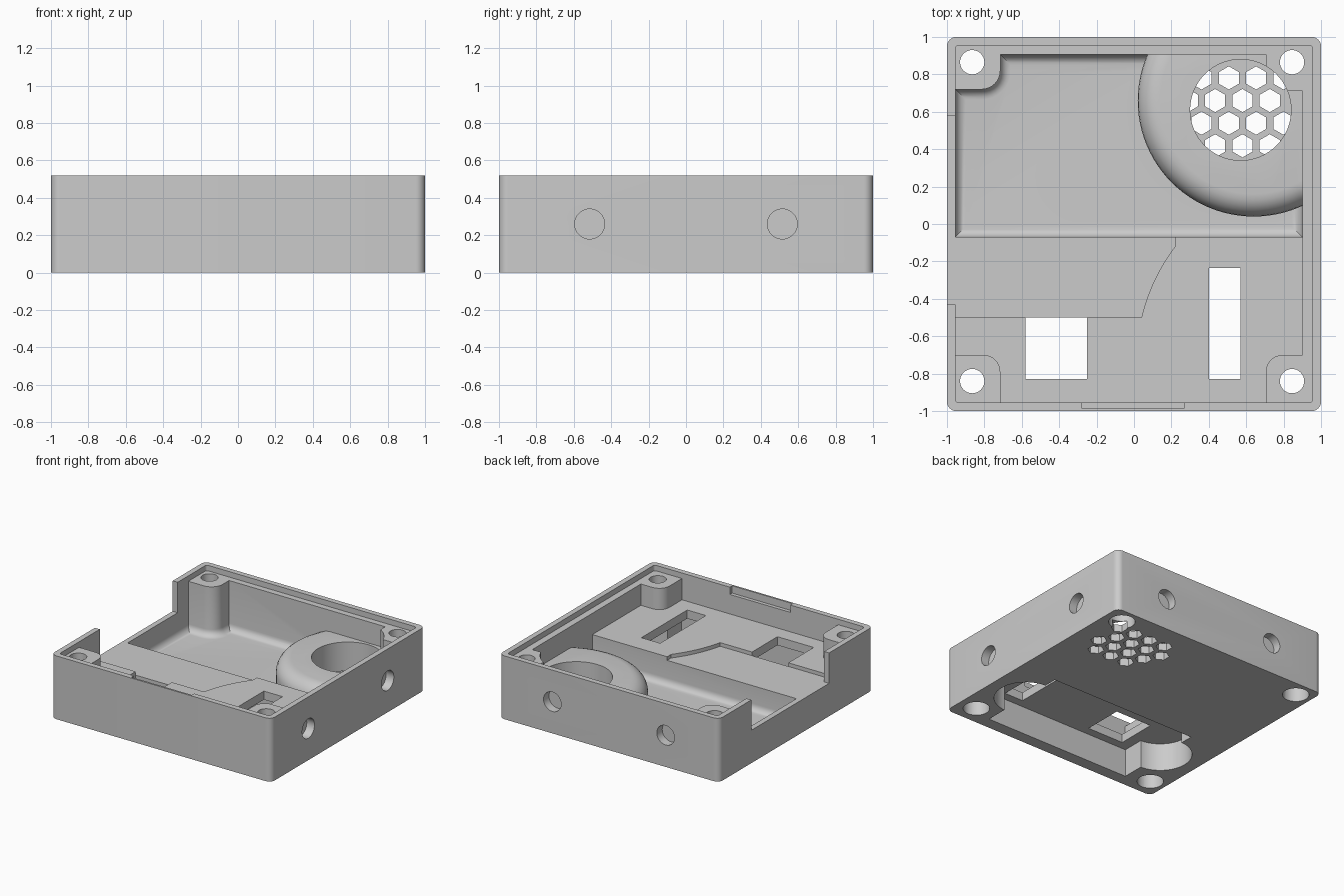
import bpy, bmesh, math
from mathutils import Vector

cube = bpy.data.objects.get("Cube")
if cube:
    bpy.data.objects.remove(cube, do_unlink=True)

grey = bpy.data.materials.new("plain grey")
grey.use_nodes = True
grey.diffuse_color = (0.6, 0.6, 0.6, 1)
grey.node_tree.nodes["Principled BSDF"].inputs["Base Color"].default_value = (0.6, 0.6, 0.6, 1)

H, LEDGE, FLOOR, PLATFORM, SILL, ROOF, GRILLE = 0.52, 0.475, 0.07, 0.30, 0.27, 0.23, 0.06
ABOVE, IN, RIGHT = 0.7, 0.955, 0.9


def rounded(corners, seg=8):
    """Outline from (x, y, radius) corners; right angles become arcs."""
    pts = []
    for i, (x, y, r) in enumerate(corners):
        p = Vector((x, y))
        if r == 0:
            pts.append(p)
            continue
        a = p + (Vector(corners[i - 1][:2]) - p).normalized() * r
        b = p + (Vector(corners[(i + 1) % len(corners)][:2]) - p).normalized() * r
        c = a + b - p
        for k in range(seg + 1):
            t = math.pi / 2 * k / seg
            pts.append(c + (a - c) * math.cos(t) + (b - c) * math.sin(t))
    return pts


def rect(x0, x1, y0, y1, r=0):
    return rounded([(x0, y0, r), (x1, y0, r), (x1, y1, r), (x0, y1, r)])


def circle(x, y, r, n=48, turn=0):
    return [Vector((x + r * math.cos(turn + math.tau * k / n),
                    y + r * math.sin(turn + math.tau * k / n))) for k in range(n)]


def prism(name, pts, z0, z1, bevel_z=None, bevel=0):
    """Extruded outline, with an optional rounded edge at one height."""
    bm = bmesh.new()
    face = bm.faces.new([bm.verts.new((p.x, p.y, z0)) for p in pts])
    ext = bmesh.ops.extrude_face_region(bm, geom=[face])
    for v in ext["geom"]:
        if isinstance(v, bmesh.types.BMVert):
            v.co.z = z1
    bmesh.ops.recalc_face_normals(bm, faces=bm.faces)
    if bevel:
        edges = [e for e in bm.edges if all(abs(v.co.z - bevel_z) < 1e-5 for v in e.verts)]
        bmesh.ops.bevel(bm, geom=edges, offset=bevel, segments=6, profile=0.5, affect='EDGES')
    mesh = bpy.data.meshes.new(name)
    bm.to_mesh(mesh)
    bm.free()
    mesh.materials.append(grey)
    obj = bpy.data.objects.new(name, mesh)
    bpy.context.collection.objects.link(obj)
    return obj


def cut(target, tool):
    """Subtract the tool, then discard it."""
    mod = target.modifiers.new("cut", 'BOOLEAN')
    mod.operation, mod.solver, mod.object = 'DIFFERENCE', 'EXACT', tool
    bpy.context.view_layer.objects.active = target
    bpy.ops.object.modifier_apply(modifier=mod.name)
    bpy.data.objects.remove(tool, do_unlink=True)


# Outer shell and the ledge under its rim
case = prism("case", rect(-1, 1, -1, 1, 0.05), 0, H)
cut(case, prism("rim_cut", rect(-IN, IN, -IN, IN, 0.02), LEDGE, ABOVE))

# Rear well with rounded floor edge, leaving the posts and the round chamber
well = prism("well_cut", rounded([
    (-IN, -0.07, 0), (RIGHT, -0.07, 0), (RIGHT, 0.71, 0), (0.705, 0.71, 0.1),
    (0.705, 0.905, 0), (-0.715, 0.905, 0), (-0.715, 0.72, 0.1), (-IN, 0.72, 0)]),
    FLOOR, ABOVE, FLOOR, 0.055)
cut(well, prism("chamber", circle(0.64, 0.66, 0.62, 96), -0.1, PLATFORM, PLATFORM, 0.12))
cut(case, well)

# Front platform with its posts, and the lower left part of it
cut(case, prism("platform_cut", rounded([
    (-IN, -0.06, 0), (-IN, -0.70, 0), (-0.715, -0.70, 0.09), (-0.715, -IN, 0),
    (0.705, -IN, 0), (0.705, -0.70, 0.09), (RIGHT, -0.70, 0), (RIGHT, -0.06, 0)]),
    PLATFORM, ABOVE))
start, bend, end = Vector((0.04, -0.5)), Vector((0.09, -0.29)), Vector((0.22, -0.12))
curve = [start * (1 - t) ** 2 + bend * 2 * t * (1 - t) + end * t * t
         for t in (k / 10 for k in range(11))]
cut(case, prism("step_cut", [Vector((-IN, -0.06)), Vector((-IN, -0.5))] + curve
                + [Vector((0.22, -0.06))], SILL, ABOVE))

# Opening in the left wall and groove in the front rim
cut(case, prism("opening_cut", rect(-1.1, -0.94, -0.43, 0.58), SILL, ABOVE))
cut(case, prism("groove_cut", rect(-0.28, 0.27, -0.985, -0.94), 0.46, ABOVE))

# Battery pocket under the platform, with a round lobe at each end
cut(case, prism("pocket_cut", rect(-0.67, 0.67, -0.9, -0.13), -0.1, ROOF))
for x in (-0.66, 0.66):
    cut(case, prism("lobe_cut", circle(x, -0.48, 0.24), -0.1, ROOF))

# Windows through the platform
cut(case, prism("square_window", rect(-0.58, -0.25, -0.83, -0.5), 0.1, ABOVE))
cut(case, prism("long_window", rect(0.4, 0.57, -0.83, -0.235), 0.1, ABOVE))

# Speaker bore and honeycomb grille
cut(case, prism("bore_cut", circle(0.57, 0.61, 0.27, 64), GRILLE, ABOVE))
for row in range(-3, 4):
    for col in range(-3, 4):
        x = 0.58 + 0.146 * (col + 0.5 * (row % 2))
        y = 0.66 + 0.121 * row
        if math.hypot(x - 0.57, y - 0.61) < 0.288:
            cut(case, prism("hex_cut", circle(x, y, 0.062, 6, math.pi / 6), -0.1, GRILLE + 0.002))

# Screw holes with wide recesses from below
for x in (-0.865, 0.845):
    for y in (-0.84, 0.865):
        cut(case, prism("screw_cut", circle(x, y, 0.065, 32), -0.1, ABOVE))
        cut(case, prism("recess_cut", circle(x, y, 0.1, 32), -0.1, 0.3))

# Blind round sockets in the right and back walls
for side in ("right", "back"):
    for offset in (-0.515, 0.515):
        tool = prism("socket_cut", circle(0, 0, 0.08, 40), -0.07, 0.1)
        if side == "right":
            tool.rotation_euler = (0, math.pi / 2, 0)
            tool.location = (1, offset, H / 2)
        else:
            tool.rotation_euler = (-math.pi / 2, 0, 0)
            tool.location = (offset, 1, H / 2)
        bpy.context.view_layer.update()
        cut(case, tool)

# Smooth the curved walls, keep the corners sharp
bpy.ops.object.select_all(action='DESELECT')
case.select_set(True)
bpy.context.view_layer.objects.active = case
bpy.ops.object.shade_smooth_by_angle(angle=math.radians(30))
